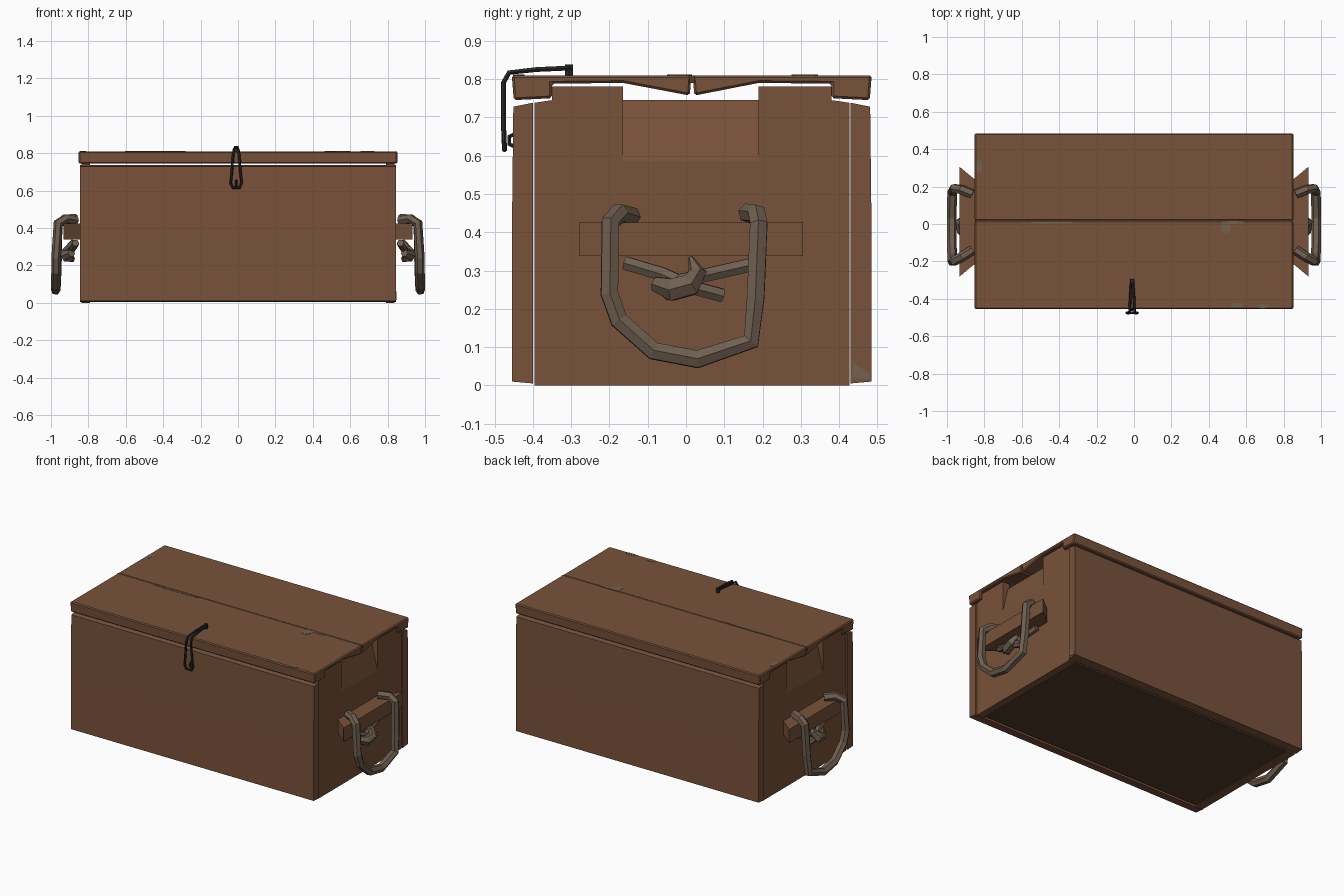
import bpy
import bmesh
import math
from mathutils import Vector

cube = bpy.data.objects.get("Cube")
if cube:
    bpy.data.objects.remove(cube, do_unlink=True)


def material(name, rgb):
    m = bpy.data.materials.new(name)
    m.use_nodes = True
    m.diffuse_color = (*rgb, 1)
    bsdf = m.node_tree.nodes["Principled BSDF"]
    bsdf.inputs["Base Color"].default_value = (*rgb, 1)
    bsdf.inputs["Roughness"].default_value = 0.9
    return m


WOOD = material("brown wood", (0.19, 0.085, 0.043))
DARK = material("dark wood", (0.085, 0.042, 0.023))
ROPE = material("rope", (0.16, 0.115, 0.08))
IRON = material("black iron", (0.022, 0.022, 0.025))
WORN = material("worn wood", (0.17, 0.12, 0.08))


def finish(obj, mirror, bevel=0):
    if bevel:
        mod = obj.modifiers.new("Bevel", "BEVEL")
        mod.width = bevel
        mod.segments = 1
    if mirror:
        obj.modifiers.new("Mirror", "MIRROR")
    return obj


def prism(name, axis, pts, a, b, mat, mirror=False, bevel=0):
    """Extrude a 2D outline along an axis from a to b."""
    place = {"x": lambda p, t: (t, p[0], p[1]),
             "y": lambda p, t: (p[0], t, p[1]),
             "z": lambda p, t: (p[0], p[1], t)}[axis]
    bm = bmesh.new()
    ends = [[bm.verts.new(place(p, t)) for p in pts] for t in (a, b)]
    bm.faces.new(ends[0])
    bm.faces.new(ends[1])
    n = len(pts)
    for i in range(n):
        j = (i + 1) % n
        bm.faces.new((ends[0][i], ends[0][j], ends[1][j], ends[1][i]))
    bmesh.ops.recalc_face_normals(bm, faces=bm.faces)
    mesh = bpy.data.meshes.new(name)
    bm.to_mesh(mesh)
    bm.free()
    mesh.materials.append(mat)
    obj = bpy.data.objects.new(name, mesh)
    bpy.context.collection.objects.link(obj)
    return finish(obj, mirror, bevel)


def box(name, x, y, z, mat, **kw):
    return prism(name, "x", [(y[0], z[0]), (y[1], z[0]), (y[1], z[1]), (y[0], z[1])],
                 x[0], x[1], mat, **kw)


def tube(name, pts, radius, mat, mirror=False, closed=False, taper=None):
    """Six-sided rope or wire along a path."""
    curve = bpy.data.curves.new(name, "CURVE")
    curve.dimensions = "3D"
    curve.bevel_depth = radius
    curve.bevel_resolution = 1
    curve.use_fill_caps = True
    spline = curve.splines.new("POLY")
    spline.points.add(len(pts) - 1)
    for i, p in enumerate(pts):
        spline.points[i].co = (*p, 1)
        spline.points[i].radius = taper[i] if taper else 1
    spline.use_cyclic_u = closed
    spline.use_smooth = False
    curve.materials.append(mat)
    obj = bpy.data.objects.new(name, curve)
    bpy.context.collection.objects.link(obj)
    return finish(obj, mirror)


# Long side boards, two on each side
HALF = 0.845
for side, outer, inner in (("front", -0.455, -0.40), ("back", 0.485, 0.43)):
    step = 0.008 if outer < 0 else -0.008
    prism(side + "_lower_board", "x",
          [(outer, 0.01), (outer, 0.374), (inner, 0.374), (inner, 0.005)],
          -HALF, HALF, WOOD)
    prism(side + "_upper_board", "x",
          [(outer, 0.374), (outer + step / 2, 0.728), (inner, 0.738), (inner, 0.374)],
          -HALF, HALF, WOOD)

# End boards, mirrored to both ends
END = (0.79, 0.838)
Y0, Y1 = -0.396, 0.427
for i, (low, high) in enumerate(((0, 0.25), (0.25, 0.492), (0.492, 0.585))):
    box(f"end_board_{i + 1}", END, (Y0, Y1), (low, high), WOOD, mirror=True)
for name, edge, tab, notch in (("end_front_post", Y0, -0.35, -0.165),
                               ("end_back_post", Y1, 0.38, 0.19)):
    prism(name, "x", [(edge, 0.585), (notch, 0.585), (notch, 0.78), (tab, 0.78),
                      (tab, 0.745), (edge, 0.738)], *END, WOOD, mirror=True)
prism("end_sloped_notch", "y", [(0.79, 0.585), (0.838, 0.585), (0.80, 0.745), (0.79, 0.745)],
      -0.165, 0.19, WOOD, mirror=True)

# Floor
box("floor", (-0.79, 0.79), (Y0 + 0.012, Y1 - 0.012), (0.006, 0.04), DARK)

# Lid: two planks with an edge rail and a tapering centre rib
prism("lid_front_plank", "x",
      [(-0.45, 0.745), (-0.35, 0.75), (-0.35, 0.788), (-0.165, 0.79), (0.01, 0.757),
       (0.014, 0.81), (-0.455, 0.81)], -0.852, 0.852, WOOD, bevel=0.006)
prism("lid_back_plank", "x",
      [(0.48, 0.745), (0.38, 0.75), (0.38, 0.788), (0.19, 0.79), (0.022, 0.757),
       (0.017, 0.81), (0.485, 0.81)], -0.852, 0.852, WOOD, bevel=0.006)
box("lid_seam", (-0.85, 0.85), (0.008, 0.024), (0.79, 0.809), DARK)

# Worn chips on the lid and back corner
for i, (x, y, w, d) in enumerate(((0.49, -0.02, 0.03, 0.03), (0.55, -0.436, 0.035, 0.014),
                                  (0.69, -0.44, 0.04, 0.012), (-0.83, 0.31, 0.017, 0.035),
                                  (0.53, 0.008, 0.07, 0.008), (-0.45, 0.006, 0.17, 0.005))):
    chip = [(x + w * math.cos(k * math.tau / 7), y + d * math.sin(k * math.tau / 7))
            for k in range(7)]
    prism(f"lid_chip_{i + 1}", "z", chip, 0.808, 0.8115, WORN)
prism("corner_chip", "x", [(0.433, 0.02), (0.48, 0.015), (0.478, 0.03), (0.437, 0.06)],
      0.844, 0.847, WORN)

# Handle battens, wider on the outside
prism("handle_batten", "z", [(0.835, -0.20), (0.932, -0.28), (0.932, 0.305), (0.835, 0.225)],
      0.338, 0.425, WOOD, mirror=True)

# Rope handles
tube("rope_handle",
     [(0.865, -0.14, 0.44), (0.92, -0.175, 0.45), (0.962, -0.198, 0.425),
      (0.972, -0.20, 0.24), (0.972, -0.175, 0.17), (0.975, -0.085, 0.09),
      (0.975, 0.03, 0.068), (0.972, 0.17, 0.115), (0.968, 0.182, 0.23),
      (0.962, 0.19, 0.42), (0.925, 0.185, 0.448), (0.865, 0.16, 0.45)],
     0.026, ROPE, mirror=True)
tube("rope_tail_front", [(0.868, -0.16, 0.32), (0.885, -0.06, 0.29), (0.91, 0.02, 0.255),
                         (0.89, 0.095, 0.235)], 0.02, ROPE, mirror=True)
tube("rope_tail_back", [(0.868, 0.17, 0.315), (0.885, 0.06, 0.29), (0.905, -0.01, 0.275),
                        (0.90, -0.06, 0.235)], 0.02, ROPE, mirror=True)
tube("rope_knot", [(0.89, -0.08, 0.265), (0.915, -0.035, 0.25), (0.922, 0.01, 0.262),
                   (0.90, 0.03, 0.295), (0.885, 0.012, 0.335)],
     0.03, ROPE, mirror=True, taper=(0.7, 1.1, 1.1, 0.8, 0.2))

# Iron hasp: a bent wire loop hanging over the front edge
strand = [(0.006, -0.30, 0.829), (0.010, -0.39, 0.825), (0.013, -0.462, 0.817),
          (0.016, -0.477, 0.79), (0.024, -0.477, 0.69), (0.029, -0.475, 0.64),
          (0.018, -0.474, 0.615)]
loop = [Vector((x - 0.01, y, z)) for x, y, z in strand]
loop += [Vector((-x - 0.01, y, z)) for x, y, z in reversed(strand)]
tube("hasp_loop", loop, 0.007, IRON, closed=True)
tube("hasp_pin", [(-0.01, -0.305, 0.805), (-0.01, -0.305, 0.838)], 0.012, IRON)
tube("hasp_staple", [(-0.01, -0.45, 0.655), (-0.01, -0.462, 0.65), (-0.01, -0.462, 0.63),
                     (-0.01, -0.45, 0.625)], 0.006, IRON)
